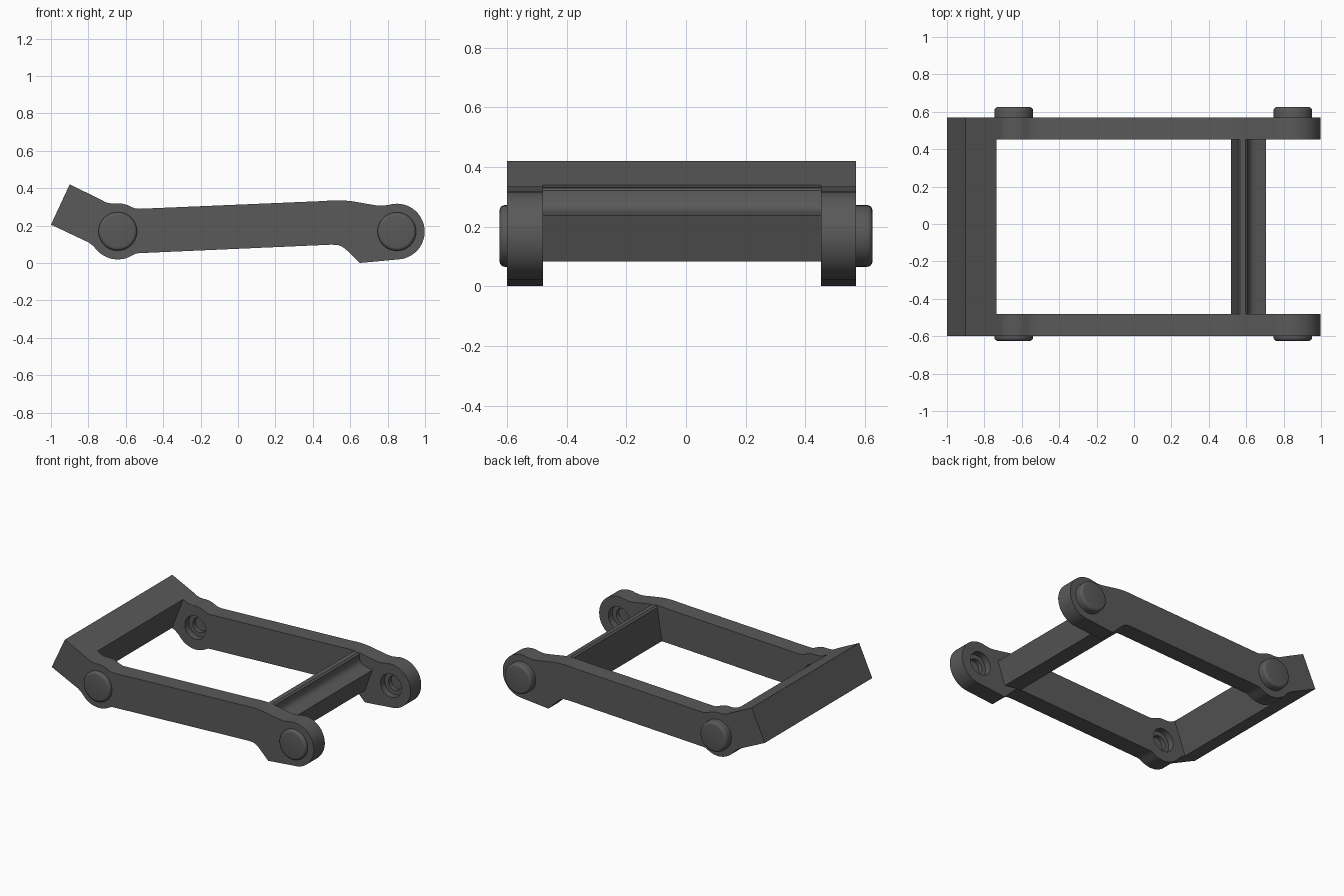
import bpy, bmesh
from math import sin, cos, radians, pi

if "Cube" in bpy.data.objects:
    bpy.data.objects.remove(bpy.data.objects["Cube"])

PIVOTS = [(-0.643, 0.169), (0.849, 0.168)]


def finish(name, bm):
    bmesh.ops.recalc_face_normals(bm, faces=bm.faces[:])
    me = bpy.data.meshes.new(name)
    bm.to_mesh(me)
    bm.free()
    ob = bpy.data.objects.new(name, me)
    bpy.context.collection.objects.link(ob)
    # Dark grey finish
    mat = bpy.data.materials.get("dark_grey") or bpy.data.materials.new("dark_grey")
    mat.diffuse_color = (0.1, 0.1, 0.1, 1)
    mat.use_nodes = True
    mat.node_tree.nodes["Principled BSDF"].inputs["Base Color"].default_value = mat.diffuse_color
    me.materials.append(mat)
    return ob


def smooth(ob):
    bpy.ops.object.select_all(action='DESELECT')
    ob.select_set(True)
    bpy.context.view_layer.objects.active = ob
    bpy.ops.object.shade_smooth_by_angle(angle=radians(30))


def extrude(name, pts, y0, y1):
    """Extrude an (x, z) profile from y0 to y1."""
    bm = bmesh.new()
    a = [bm.verts.new((x, y0, z)) for x, z in pts]
    b = [bm.verts.new((x, y1, z)) for x, z in pts]
    n = len(pts)
    bm.faces.new(a)
    bm.faces.new(b[::-1])
    for i in range(n):
        j = (i + 1) % n
        bm.faces.new((a[i], a[j], b[j], b[i]))
    return finish(name, bm)


def lathe(name, centre, prof, n=40):
    """Turn a (radius, y) profile about a y axis through centre (x, z)."""
    bm = bmesh.new()
    rings = [[bm.verts.new((centre[0] + r * cos(2 * pi * k / n), y,
                            centre[1] + r * sin(2 * pi * k / n)))
              for k in range(n)] for r, y in prof]
    for a, b in zip(rings, rings[1:]):
        for k in range(n):
            j = (k + 1) % n
            bm.faces.new((a[k], a[j], b[j], b[k]))
    bm.faces.new(rings[0])
    bm.faces.new(rings[-1])
    return finish(name, bm)


def arc(c, r, a0, a1, n):
    return [(c[0] + r * cos(radians(a0 + (a1 - a0) * i / n)),
             c[1] + r * sin(radians(a0 + (a1 - a0) * i / n)))
            for i in range(n + 1)]


# Side arm outline, clockwise from the end bar
outline = [(-0.735, 0.34), (-0.71, 0.326), (-0.69, 0.32)]
outline += arc(PIVOTS[0], 0.15, 97, 60, 6)
outline += [(-0.545, 0.291), (-0.52, 0.29), (0.45, 0.331), (0.51, 0.335),
            (0.56, 0.335), (0.61, 0.330), (0.74, 0.308), (0.77, 0.306)]
outline += arc(PIVOTS[1], 0.149, 107, -87, 30)
outline += [(0.65, 0.0), (0.585, 0.065), (0.56, 0.086), (0.535, 0.096),
            (0.50, 0.098), (-0.52, 0.053), (-0.545, 0.051)]
outline += arc(PIVOTS[0], 0.15, 300, 222, 12)
outline += [(-0.775, 0.092), (-0.80, 0.111), (-0.82, 0.12)]

# Arms with stepped sockets on the inside, and rounded pins on the outside
for side, outer, inner, tip in [("front", -0.60, -0.48, -0.625),
                                ("back", 0.57, 0.453, 0.625)]:
    arm = extrude(side + "_arm", outline, outer, inner)
    d = 1 if outer > inner else -1
    for i, c in enumerate(PIVOTS):
        cut = lathe("socket_cutter", c,
                    [(0.08, inner - 0.02 * d), (0.08, inner + 0.045 * d),
                     (0.05, inner + 0.045 * d), (0.05, inner + 0.075 * d)])
        cut.hide_render = True
        bpy.context.view_layer.objects.active = arm
        mod = arm.modifiers.new("socket", 'BOOLEAN')
        mod.operation = 'DIFFERENCE'
        mod.solver = 'EXACT'
        mod.object = cut
        bpy.ops.object.modifier_apply(modifier=mod.name)
        bpy.data.objects.remove(cut)
        b = 0.018
        cap = [(0.103, outer - 0.01 * d)]
        cap += [(0.103 - b + b * cos(radians(t)), tip - d * (b - b * sin(radians(t))))
                for t in (0, 22.5, 45, 67.5, 90)]
        smooth(lathe(f"{side}_pin_{i + 1}", c, cap))
    smooth(arm)

# Slanted end bar, full width
extrude("end_bar", [(-1.0, 0.205), (-0.9, 0.42), (-0.735, 0.34), (-0.82, 0.12)],
        -0.60, 0.57)

# Cross rail with an upright lip
rail = extrude("cross_rail", [(0.519, 0.1), (0.555, 0.322), (0.566, 0.332),
                              (0.597, 0.330), (0.608, 0.320), (0.611, 0.285),
                              (0.618, 0.268), (0.632, 0.256), (0.652, 0.249),
                              (0.706, 0.237), (0.65, 0.082)], -0.48, 0.453)
smooth(rail)
